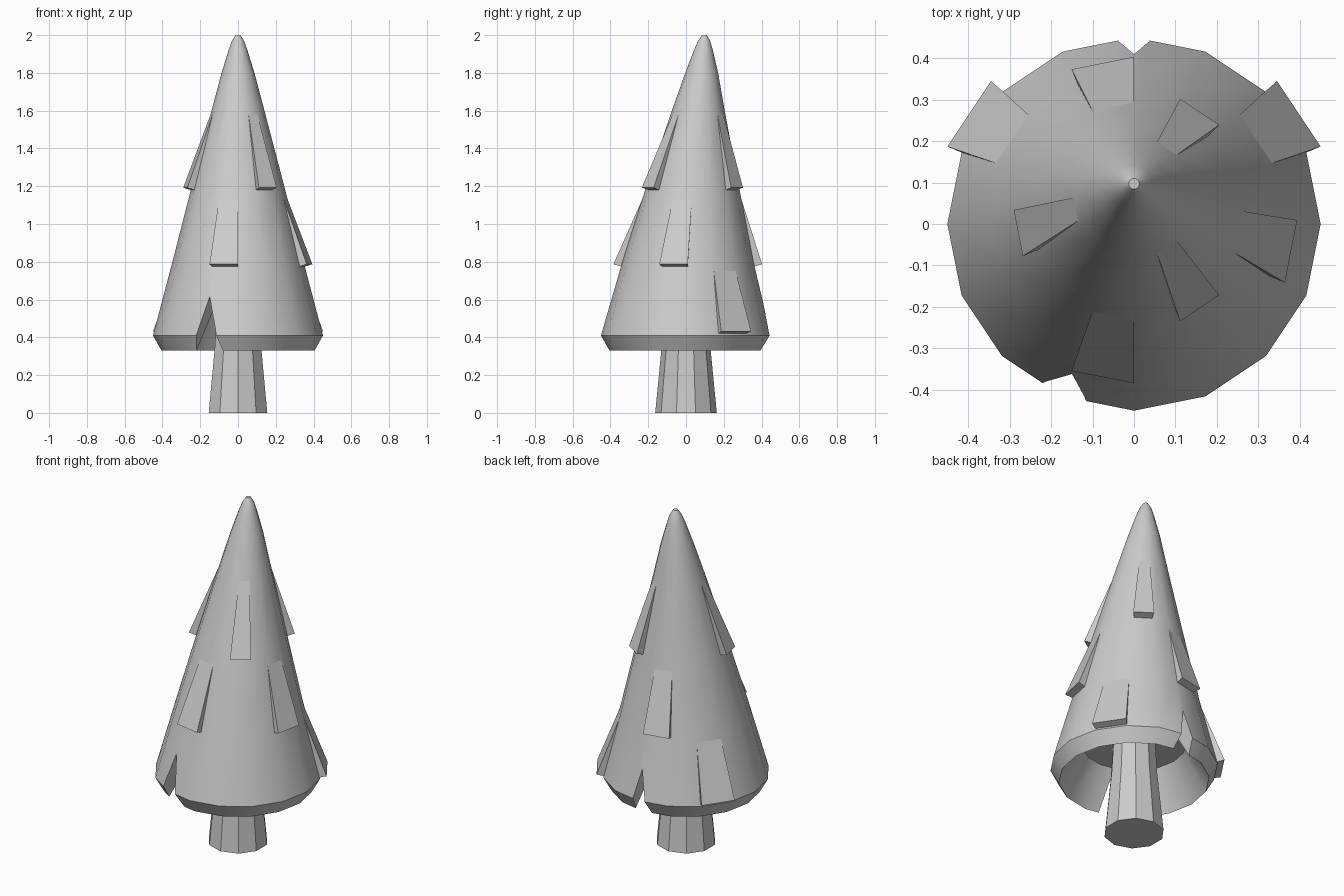
import bpy, bmesh, math
from mathutils import Vector

cube = bpy.data.objects.get("Cube")
if cube:
    bpy.data.objects.remove(cube, do_unlink=True)

grey = bpy.data.materials.new("plain grey")
grey.use_nodes = True
grey.diffuse_color = (0.6, 0.6, 0.6, 1)
grey.node_tree.nodes["Principled BSDF"].inputs["Base Color"].default_value = (0.6, 0.6, 0.6, 1)

SIDES = 16
STEP = 2 * math.pi / SIDES
# Outer skin from rim to tip: (radius, height, backward lean)
SKIN = [(.45, .41, 0), (.347, .8, .01), (.245, 1.2, .035), (.14, 1.6, .065),
        (.087, 1.8, .083), (.05, 1.92, .092), (.032, 1.97, .096), (.013, 2.0, .097)]


def finish(name, bm, angle=35):
    bmesh.ops.recalc_face_normals(bm, faces=bm.faces)
    mesh = bpy.data.meshes.new(name)
    bm.to_mesh(mesh)
    bm.free()
    mesh.materials.append(grey)
    ob = bpy.data.objects.new(name, mesh)
    bpy.context.collection.objects.link(ob)
    smooth(ob, angle)
    return ob


def smooth(ob, angle):
    bpy.ops.object.select_all(action='DESELECT')
    ob.select_set(True)
    bpy.context.view_layer.objects.active = ob
    bpy.ops.object.shade_smooth_by_angle(angle=math.radians(angle))


def lathe(name, profile, sides, start=0.0):
    """Stack rings of the given radius, height and lean, capped at both ends."""
    bm = bmesh.new()
    rings = []
    for r, z, lean in profile:
        angles = [start + 2 * math.pi * i / sides for i in range(sides)]
        rings.append([bm.verts.new((r * math.cos(a), lean + r * math.sin(a), z)) for a in angles])
    for low, high in zip(rings, rings[1:]):
        for i in range(sides):
            j = (i + 1) % sides
            bm.faces.new((low[i], low[j], high[j], high[i]))
    bm.faces.new(rings[0][::-1])
    bm.faces.new(rings[-1])
    return finish(name, bm)


def skin_point(angle, z, offset):
    """Point on the foliage skin, pushed out along its slope."""
    for (r0, z0, c0), (r1, z1, c1) in zip(SKIN, SKIN[1:]):
        if z <= z1:
            break
    t = (z - z0) / (z1 - z0)
    r, lean = r0 + (r1 - r0) * t, c0 + (c1 - c0) * t
    out = Vector((math.cos(angle), math.sin(angle), 0))
    return out * (r + offset) + Vector((0, lean, z + offset * .3))


def hull(name, points):
    bm = bmesh.new()
    for p in points:
        bm.verts.new(p)
    bmesh.ops.convex_hull(bm, input=bm.verts)
    bmesh.ops.dissolve_limit(bm, angle_limit=.02, verts=bm.verts, edges=bm.edges)
    return finish(name, bm, 20)


# Trunk
lathe("trunk", [(.163, 0, 0), (.128, .36, 0), (.115, .6, 0)], 10, math.pi / 2)

# Hollow foliage cone
foliage = lathe("foliage", [(.28, .55, 0), (.405, .33, 0)] + SKIN, SIDES)

# Notches cut through the rim
for side, apex, half in ((11, .61, .085), (4, .58, .06)):
    a = side * STEP
    out = Vector((math.cos(a), math.sin(a), 0))
    across = Vector((-out.y, out.x, 0))
    up = Vector((0, 0, 1))
    points = []
    for reach in (.2, .6):
        points += [out * reach + up * (apex + (.41 - reach) * .2),
                   out * reach + across * half + up * .29,
                   out * reach - across * half + up * .29]
    cutter = hull("notch_cutter", points)
    cutter.hide_render = True
    cut = foliage.modifiers.new("notch", 'BOOLEAN')
    cut.operation = 'DIFFERENCE'
    cut.solver = 'EXACT'
    cut.object = cutter
    bpy.ops.object.select_all(action='DESELECT')
    foliage.select_set(True)
    bpy.context.view_layer.objects.active = foliage
    bpy.ops.object.modifier_apply(modifier=cut.name)
    bpy.data.objects.remove(cutter, do_unlink=True)
smooth(foliage, 35)

# Wedge-shaped branch tips: three tiers, each spanning one side of the cone
TIERS = [("lower", .42, .75, (1, 6)),
         ("middle", .775, 1.13, (0 - 1, 4, 11)),
         ("upper", 1.18, 1.58, (2, 8, 13))]
for tier, bottom, top, sides in TIERS:
    for n, side in enumerate(sides):
        points = []
        for a in (side * STEP, (side + 1) * STEP):
            points += [skin_point(a, bottom, -.015), skin_point(a, bottom, .04),
                       skin_point(a, top, 0), skin_point(a, top - .02, -.015)]
        hull(f"{tier}_branch_{n + 1}", points)
